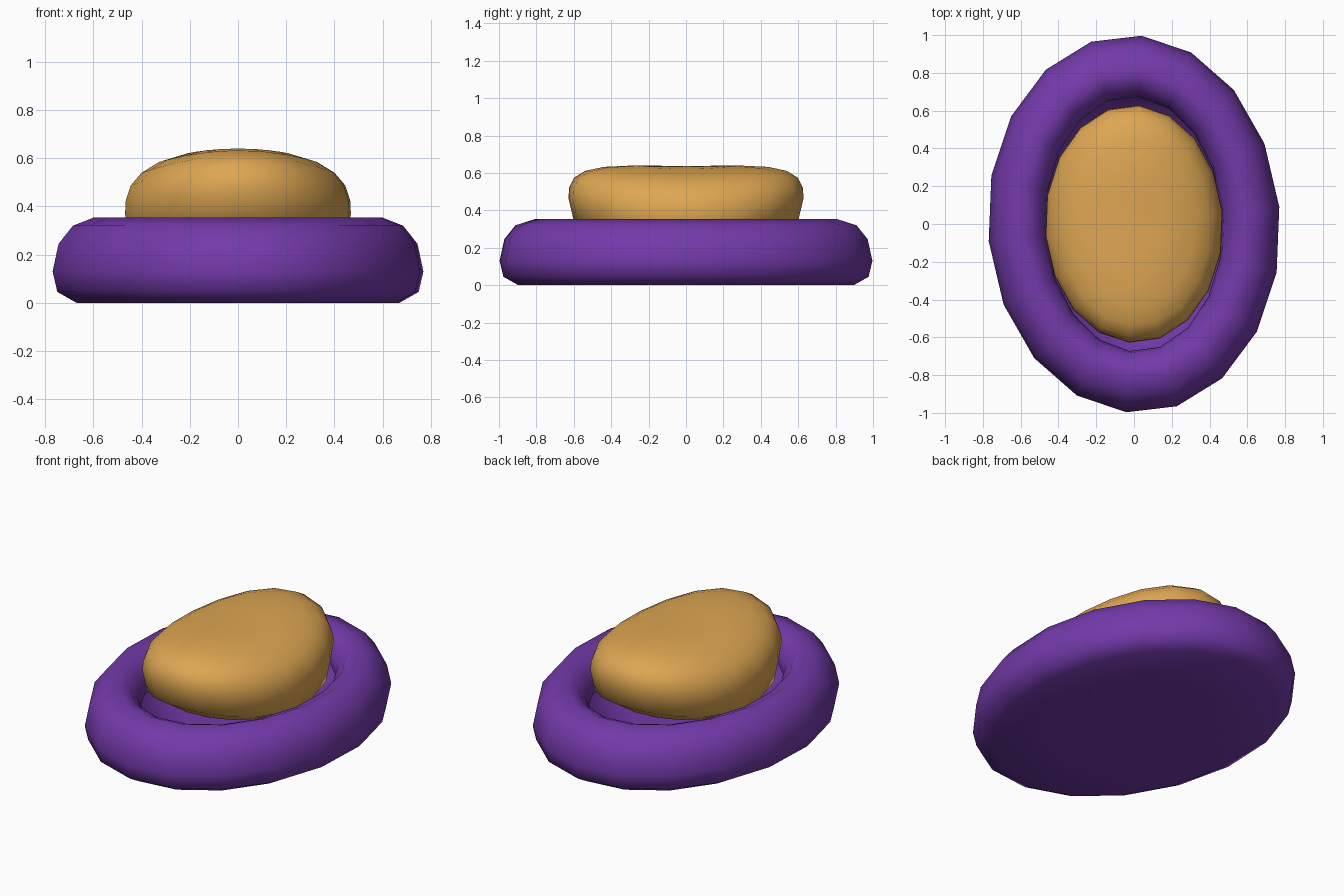
import bpy, bmesh, math

if "Cube" in bpy.data.objects:
    bpy.data.objects.remove(bpy.data.objects["Cube"])

SIDES = 18


def material(name, rgb):
    m = bpy.data.materials.new(name)
    m.diffuse_color = (*rgb, 1)
    m.use_nodes = True
    m.node_tree.nodes["Principled BSDF"].inputs["Base Color"].default_value = m.diffuse_color
    return m


def lathe(name, rings, mat, point):
    """Skin closed oval rings, with a pole at both ends."""
    bm = bmesh.new()
    loops = []
    for r in rings:
        loops.append([bm.verts.new(point(2 * math.pi * i / SIDES, r)) for i in range(SIDES)])
    for a, b in zip(loops, loops[1:]):
        for i in range(SIDES):
            j = (i + 1) % SIDES
            bm.faces.new((a[i], a[j], b[j], b[i]))
    for loop, r in ((loops[0], rings[0]), (loops[-1], rings[-1])):
        c = sum((v.co for v in loop), loop[0].co * 0) / SIDES
        pole = bm.verts.new(c)
        for i in range(SIDES):
            bm.faces.new((loop[i], loop[(i + 1) % SIDES], pole))
    bmesh.ops.recalc_face_normals(bm, faces=bm.faces)
    for f in bm.faces:
        f.smooth = True
    me = bpy.data.meshes.new(name)
    bm.to_mesh(me)
    bm.free()
    ob = bpy.data.objects.new(name, me)
    bpy.context.collection.objects.link(ob)
    me.materials.append(mat)
    return ob


purple = material("purple", (0.17, 0.042, 0.40))
gold = material("golden tan", (0.73, 0.385, 0.085))

# Oval base: padded rim around a sunken floor, flat underneath
profile = [(0.45, 0), (0.90, 0), (0.98, 0.045), (1.0, 0.13), (0.975, 0.245), (0.915, 0.32),
           (0.805, 0.355), (0.735, 0.325), (0.685, 0.26), (0.675, 0.205), (0.69, 0.16), (0.4, 0.16)]


def base_point(t, r):
    y, z = r
    x = y - 0.225 + (0.02 if y < 0.9 else 0)
    return (x * math.cos(t + math.radians(7)), y * math.sin(t + math.radians(5.2)), z)


lathe("oval_base", profile, purple, base_point)

# Cushion: rounded oval, bent like a saddle (ends up, sides down)
levels = [(-0.97, 0), (-0.85, 0), (-0.5, 0), (0, 0), (0.25, 0), (0.52, 0), (0.72, 0),
          (0.87, 0), (0.97, 0), (0.995, 0)]


def cushion_point(t, r):
    k = r[0]
    s = (1 - abs(k) ** 3) ** (1 / 3)
    u = s * math.cos(t + math.radians(7))
    v = s * math.sin(t + math.radians(6))
    return (0.472 * u, 0.63 * v, 0.415 + 0.222 * k + 0.05 * v * v - 0.05 * u * u)


lathe("cushion", levels, gold, cushion_point)
